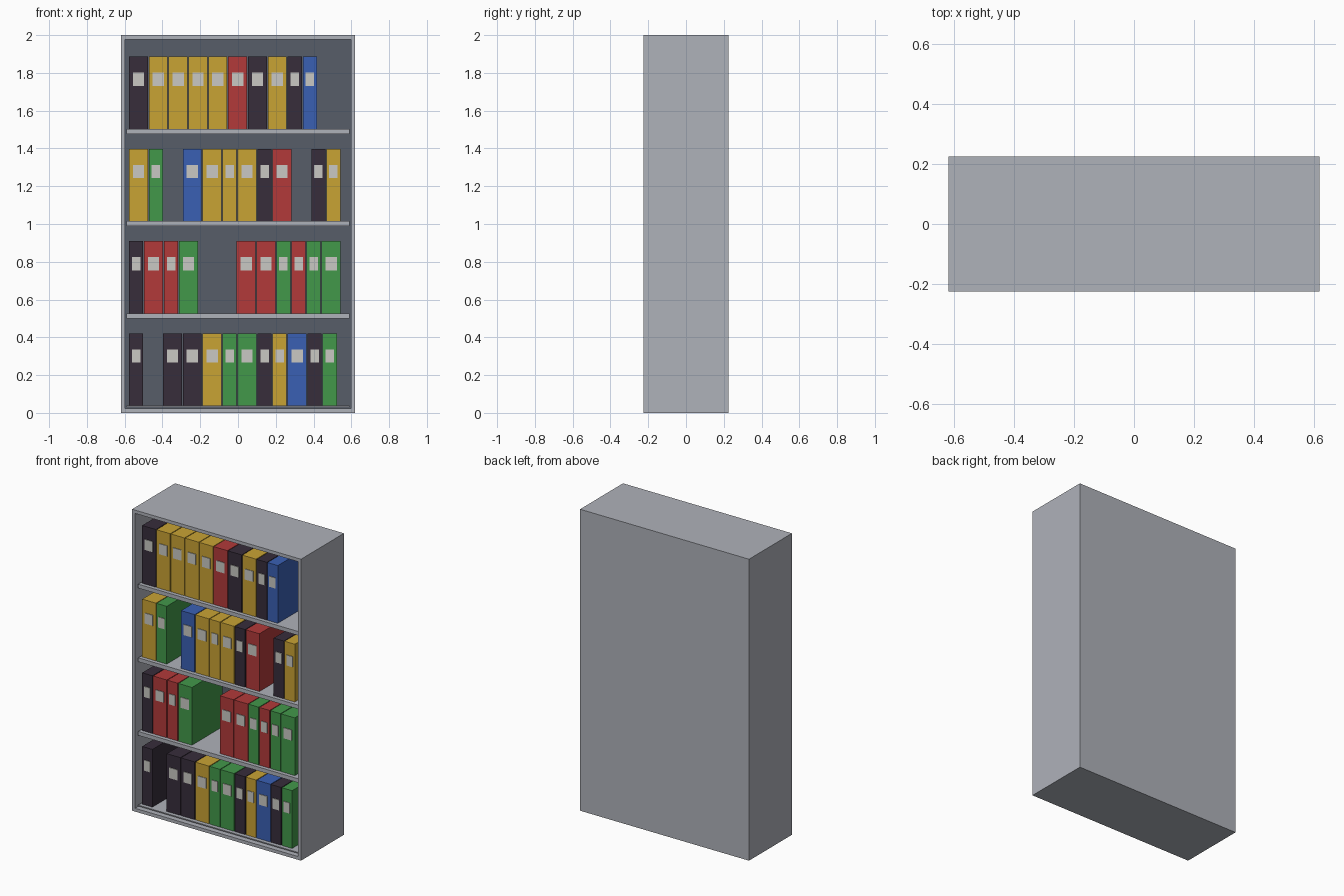
import bpy, bmesh

if "Cube" in bpy.data.objects:
    bpy.data.objects.remove(bpy.data.objects["Cube"])


def material(name, hex_rgb):
    def lin(c):
        return c / 12.92 if c <= 0.04045 else ((c + 0.055) / 1.055) ** 2.4
    m = bpy.data.materials.new(name)
    m.diffuse_color = [lin(int(hex_rgb[i:i + 2], 16) / 255) for i in (0, 2, 4)] + [1]
    m.use_nodes = True
    m.node_tree.nodes["Principled BSDF"].inputs["Base Color"].default_value = m.diffuse_color
    return m


GREY = material("light_grey", "AFB2BA")
DARK = material("dark_grey", "575D68")
LABEL = material("label_white", "CAC9C3")
BINDER = {
    "k": material("black", "372D3B"),
    "y": material("yellow", "C9A334"),
    "r": material("red", "B23A3A"),
    "g": material("green", "42984A"),
    "b": material("blue", "3A60B4"),
}


def finish(name, bm, mats):
    mesh = bpy.data.meshes.new(name)
    bm.to_mesh(mesh)
    bm.free()
    for m in mats:
        mesh.materials.append(m)
    obj = bpy.data.objects.new(name, mesh)
    bpy.context.collection.objects.link(obj)
    return obj


def box_bmesh(x0, x1, y0, y1, z0, z1):
    bm = bmesh.new()
    bmesh.ops.create_cube(bm, size=1)
    for v in bm.verts:
        v.co = (x1 if v.co.x > 0 else x0, y1 if v.co.y > 0 else y0, z1 if v.co.z > 0 else z0)
    return bm


def box(name, mat, *bounds):
    return finish(name, box_bmesh(*bounds), [mat])


W, D, WALL = 0.62, 0.225, 0.031
BACK = 0.2

# Cabinet: a box hollowed from the front, with a dark inner back
bm = box_bmesh(-W, W, -D, D, 0, 2)
bm.normal_update()
front = min(bm.faces, key=lambda f: f.normal.y)
bmesh.ops.inset_region(bm, faces=[front], thickness=WALL)
inner = bmesh.ops.extrude_face_region(bm, geom=[front])
bmesh.ops.delete(bm, geom=[front], context="FACES")
for v in inner["geom"]:
    if isinstance(v, bmesh.types.BMVert):
        v.co.y = BACK
for f in inner["geom"]:
    if isinstance(f, bmesh.types.BMFace):
        f.material_index = 1
bmesh.ops.recalc_face_normals(bm, faces=bm.faces)
finish("cabinet", bm, [GREY, DARK])

# Rows from bottom to top: colour letter + w(ide) / n(arrow); "-" is an empty slot
ROWS = [
    "kn - kw kw yw gn gw kn yn bw kn gn",
    "kn rw rn gw - - rw rw gn rn gn gw",
    "yw gn - bw yw yn yw kn rw - kn yn",
    "kw yw yw yw yw rw kw yw kn bn",
]
WIDTH = {"w": 0.10, "n": 0.075}
GAP, HEIGHT = 0.005, 0.383
FRONT, REAR = -0.18, 0.14

for i, row in enumerate(ROWS):
    base = 0.038 + 0.4885 * i
    # Shelf board, slightly set back from the cabinet front
    box(f"shelf_{i + 1}", GREY, -W + WALL, W - WALL, -0.205, BACK,
        max(base - 0.026, WALL), base)
    x = -0.577
    for j, code in enumerate(row.split()):
        if code == "-":
            x += 0.10
            continue
        w = WIDTH[code[1]]
        # Binder and its spine label
        box(f"binder_{i + 1}_{j + 1}", BINDER[code[0]], x, x + w, FRONT, REAR, base, base + HEIGHT)
        box(f"label_{i + 1}_{j + 1}", LABEL, x + 0.2 * w, x + 0.8 * w, FRONT - 0.004, FRONT,
            base + 0.228, base + 0.298)
        x += w + GAP
